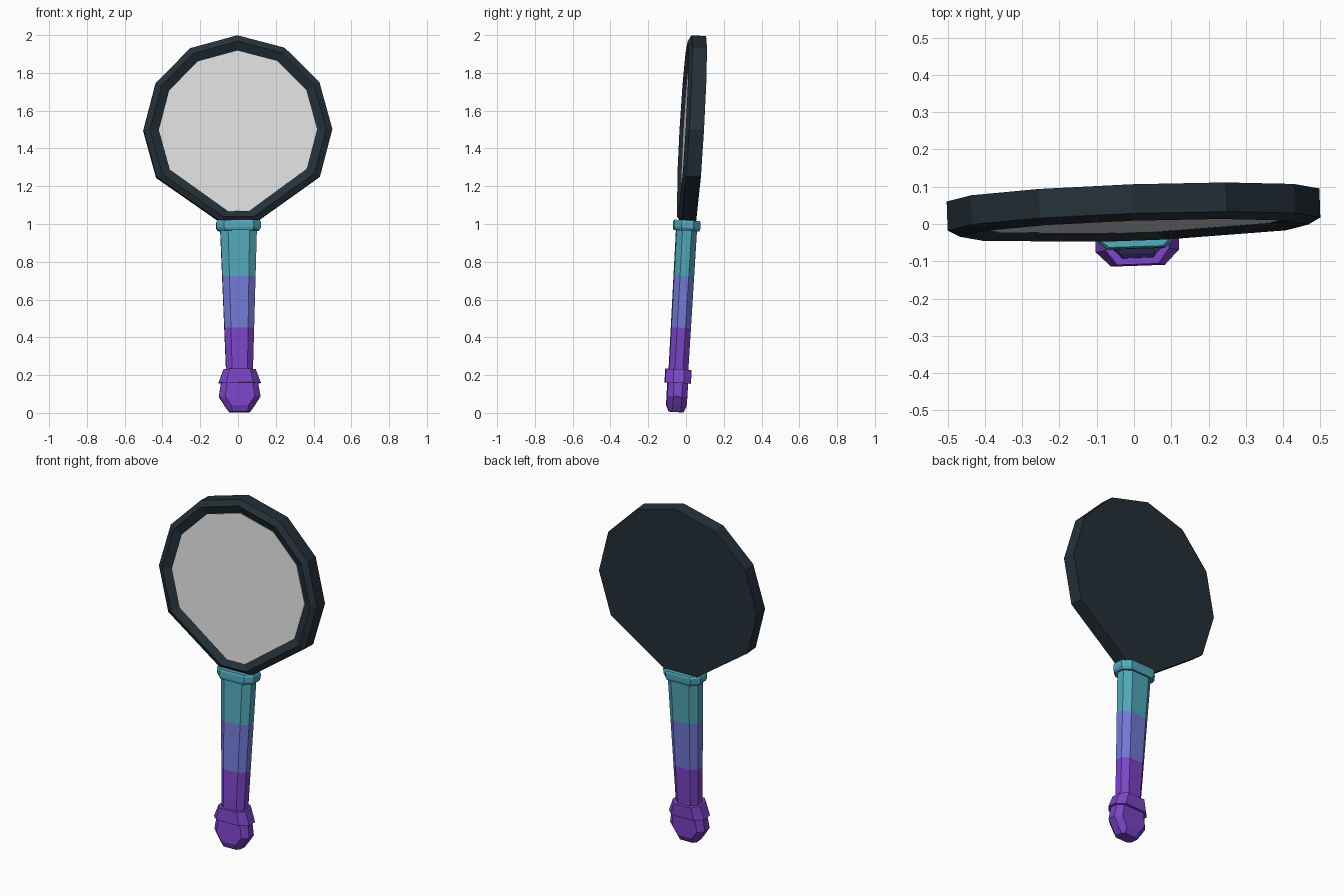
import bpy, bmesh, math
from mathutils import Matrix, Vector

if "Cube" in bpy.data.objects:
    bpy.data.objects.remove(bpy.data.objects["Cube"])

# The whole mirror leans back and turns slightly about the head centre
POSE = (Matrix.Translation((0, 0, 1.5)) @ Matrix.Rotation(math.radians(2), 4, 'Z')
        @ Matrix.Rotation(math.radians(-3.3), 4, 'X') @ Matrix.Rotation(-0.005, 4, 'Y')
        @ Matrix.Translation((0, 0, -1.5)))
HANDLE_Y = 0.033


def material(name, r, g, b):
    def lin(c):
        c /= 255
        return c / 12.92 if c <= 0.04045 else ((c + 0.055) / 1.055) ** 2.4
    m = bpy.data.materials.new(name)
    m.diffuse_color = (lin(r), lin(g), lin(b), 1)
    m.use_nodes = True
    m.node_tree.nodes["Principled BSDF"].inputs["Base Color"].default_value = m.diffuse_color
    return m


TEAL = material("teal", 82, 169, 187)
BLUE = material("periwinkle", 115, 122, 215)
PURPLE = material("purple", 123, 69, 200)
DARK = material("dark slate", 36, 48, 57)
GLASS = material("mirror glass", 226, 226, 226)


def loft(name, rings, mats, rule=None):
    """Skin a list of equal-length point rings and cap both ends."""
    bm = bmesh.new()
    rows = [[bm.verts.new(p) for p in ring] for ring in rings]
    n = len(rows[0])
    for a, b in zip(rows, rows[1:]):
        for i in range(n):
            j = (i + 1) % n
            bm.faces.new((a[i], a[j], b[j], b[i]))
    bm.faces.new(rows[0])
    bm.faces.new(rows[-1])
    bmesh.ops.recalc_face_normals(bm, faces=bm.faces[:])
    if rule:
        for f in bm.faces:
            f.material_index = rule(f.calc_center_median())
    bm.transform(POSE)
    me = bpy.data.meshes.new(name)
    bm.to_mesh(me)
    bm.free()
    for m in mats:
        me.materials.append(m)
    ob = bpy.data.objects.new(name, me)
    bpy.context.collection.objects.link(ob)
    return ob


def octagon(z, hx, hy, cx, cy):
    """Chamfered rectangle, half sizes hx, hy, chamfers cx, cy."""
    q = [(hx, hy - cy), (hx - cx, hy), (cx - hx, hy), (-hx, hy - cy)]
    pts = q + [(-x, -y) for x, y in q]
    return [Vector((x, HANDLE_Y + y, z)) for x, y in pts]


def head_ring(y, r, foot_x, foot_z):
    """Twelve-gon outline whose lowest corners are drawn in to a narrow foot."""
    pts = []
    for k in range(-4, 5):
        a = math.radians(30 * k)
        pts.append(Vector((r * math.sin(a), y, 1.5 + r * math.cos(a))))
    return [Vector((-foot_x, y, foot_z))] + pts + [Vector((foot_x, y, foot_z))]


# Head frame: back, side wall, front ridge, recess
loft("mirror_frame", [
    head_ring(0.078, 0.5, 0.10, 1.015),
    head_ring(0.0, 0.5, 0.10, 1.015),
    head_ring(-0.018, 0.467, 0.08, 1.037),
    head_ring(0.005, 0.42, 0.055, 1.066)], [DARK])

# Reflecting plate
loft("mirror_glass", [
    head_ring(0.006, 0.419, 0.054, 1.067),
    head_ring(0.002, 0.419, 0.054, 1.067)], [GLASS])

# Tapered grip in three colour bands
def grip_ring(z):
    t = (z - 0.2) / 0.78
    return octagon(z, 0.07 + 0.027 * t, 0.051 + 0.003 * t, 0.03 + 0.01 * t, 0.03)

loft("grip", [grip_ring(z) for z in (0.2, 0.45, 0.725, 0.98)], [PURPLE, BLUE, TEAL],
     lambda c: 0 if c.z < 0.45 else 1 if c.z < 0.725 else 2)

# Cap under the head
loft("grip_cap", [
    octagon(0.965, 0.108, 0.066, 0.036, 0.036),
    octagon(0.98, 0.118, 0.07, 0.04, 0.038),
    octagon(1.01, 0.118, 0.07, 0.04, 0.038),
    octagon(1.02, 0.112, 0.066, 0.04, 0.036)], [TEAL])

# Collar, flared in width only
loft("collar", [
    octagon(0.158, 0.112, 0.068, 0.04, 0.04),
    octagon(0.23, 0.085, 0.068, 0.03, 0.04)], [PURPLE])

# Pommel
loft("pommel", [
    octagon(0.165, 0.097, 0.053, 0.03, 0.03),
    octagon(0.085, 0.11, 0.053, 0.032, 0.03),
    octagon(0.037, 0.079, 0.053, 0.034, 0.03),
    octagon(0.004, 0.055, 0.038, 0.015, 0.015)], [PURPLE])
